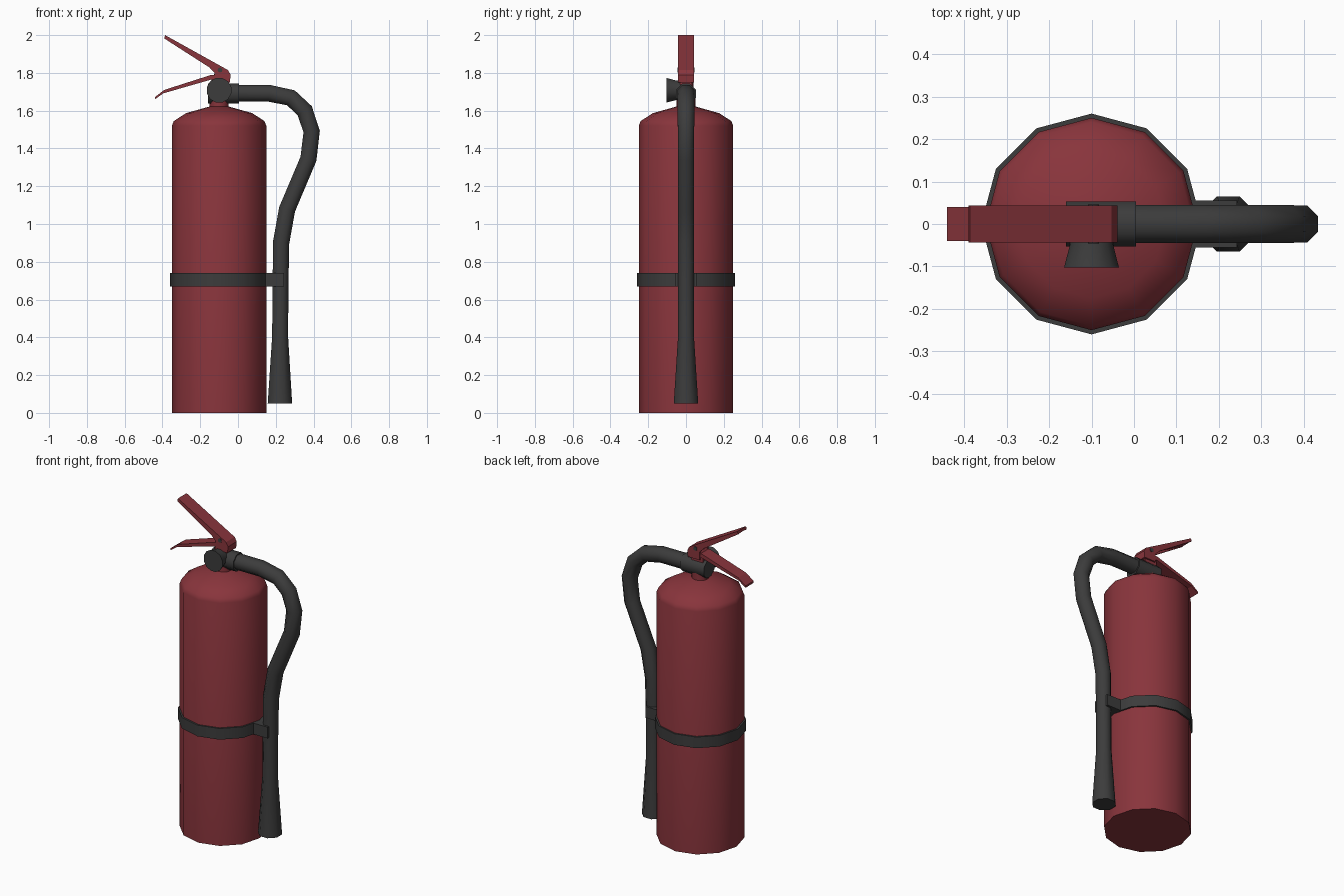
import bpy, math
from mathutils import Vector

if "Cube" in bpy.data.objects:
    bpy.data.objects.remove(bpy.data.objects["Cube"])


def material(name, rgb):
    m = bpy.data.materials.new(name)
    m.diffuse_color = (*rgb, 1)
    m.use_nodes = True
    m.node_tree.nodes["Principled BSDF"].inputs["Base Color"].default_value = m.diffuse_color
    return m


RED = material("red paint", (0.25, 0.035, 0.045))
DARK = material("dark rubber", (0.045, 0.045, 0.045))


def make(name, verts, faces, mat, smooth=None):
    me = bpy.data.meshes.new(name)
    me.from_pydata([tuple(v) for v in verts], [], faces)
    me.materials.append(mat)
    ob = bpy.data.objects.new(name, me)
    bpy.context.collection.objects.link(ob)
    if smooth:
        bpy.ops.object.select_all(action='DESELECT')
        ob.select_set(True)
        bpy.context.view_layer.objects.active = ob
        bpy.ops.object.shade_smooth_by_angle(angle=math.radians(smooth))
    return ob


def sweep(name, path, radii, sides, mat, side_axis, phase=0.0, caps=True):
    """Rings of varying radius along a path."""
    path = [Vector(p) for p in path]
    u = Vector(side_axis)
    verts, faces = [], []
    n = len(path)
    for i, p in enumerate(path):
        a = (p - path[i - 1]).normalized() if i else Vector()
        b = (path[i + 1] - p).normalized() if i < n - 1 else Vector()
        v = (a + b).normalized().cross(u)
        for j in range(sides):
            t = 2 * math.pi * (j + phase) / sides
            verts.append(p + radii[i] * (u * math.cos(t) + v * math.sin(t)))
    for i in range(n - 1):
        for j in range(sides):
            k = (j + 1) % sides
            faces.append((i * sides + j, i * sides + k,
                          (i + 1) * sides + k, (i + 1) * sides + j))
    if caps:
        faces.append(tuple(reversed(range(sides))))
        faces.append(tuple(range((n - 1) * sides, n * sides)))
    return make(name, verts, faces, mat, 46)


def prism(name, pts, y0, y1, mat):
    """Outline in x-z (counter-clockwise seen from the front) extruded along y."""
    n = len(pts)
    verts = [(x, y0, z) for x, z in pts] + [(x, y1, z) for x, z in pts]
    faces = [tuple(range(n)), tuple(reversed(range(n, 2 * n)))]
    faces += [(i, i + n, (i + 1) % n + n, (i + 1) % n) for i in range(n)]
    return make(name, verts, faces, mat)


CX = -0.1


def lathe(name, profile, sides, mat, caps=True):
    return sweep(name, [(CX, 0, z) for r, z in profile],
                 [r for r, z in profile], sides, mat, (1, 0, 0), 0, caps)


# Tank, neck and strap
lathe("tank", [(0.25, 0), (0.25, 1.52), (0.24, 1.545), (0.175, 1.587),
               (0.05, 1.622)], 12, RED)
lathe("neck", [(0.05, 1.61), (0.05, 1.68)], 12, RED)
lathe("strap", [(0.245, 0.67), (0.26, 0.6701), (0.26, 0.7399), (0.245, 0.74)],
      12, DARK, caps=False)
prism("hose_clip", [(0.145, 0.67), (0.243, 0.67), (0.243, 0.74), (0.145, 0.74)],
      -0.055, 0.055, DARK)

# Valve body and gauge
sweep("valve", [(-0.16, 0, 1.69), (0.005, 0, 1.69)], [0.057] * 2, 8, DARK,
      (0, 1, 0), 0.5)
sweep("gauge", [(CX, 0, 1.708), (CX, -0.05, 1.708), (CX, -0.103, 1.708)],
      [0.05, 0.053, 0.067], 12, DARK, (1, 0, 0), 0.5)

# Hose with flared nozzle
path = [(-0.01, 1.692), (0.165, 1.692), (0.28, 1.668), (0.353, 1.60),
        (0.39, 1.49), (0.373, 1.345), (0.26, 1.078), (0.228, 0.9),
        (0.225, 0.66), (0.223, 0.4), (0.222, 0.05)]
sweep("hose", [(x, 0, z) for x, z in path],
      [0.048] * 4 + [0.047] * 4 + [0.045, 0.046, 0.07], 8, DARK, (0, 1, 0), 0.5)

# Upper lever: folded channel with two tapering cheeks
prism("upper_lever_plate", [(-0.39, 1.984), (-0.062, 1.803), (-0.054, 1.785),
                            (-0.058, 1.75), (-0.043, 1.75), (-0.039, 1.79),
                            (-0.053, 1.815), (-0.386, 2.0)],
      -0.043, 0.043, RED)
for side, y in (("front", -0.043), ("back", 0.033)):
    prism("upper_lever_cheek_" + side,
          [(-0.39, 1.982), (-0.15, 1.828), (-0.125, 1.80), (-0.125, 1.75),
           (-0.045, 1.75), (-0.041, 1.79), (-0.054, 1.813), (-0.386, 1.998)],
          y, y + 0.01, RED)

# Lower lever with bent tip, and its mount on the valve
prism("lower_lever", [(-0.44, 1.66), (-0.395, 1.692), (-0.14, 1.765),
                      (-0.07, 1.765), (-0.07, 1.79), (-0.14, 1.79),
                      (-0.39, 1.71), (-0.44, 1.672)], -0.04, 0.04, RED)
prism("lever_mount", [(-0.14, 1.70), (-0.06, 1.70), (-0.06, 1.80), (-0.12, 1.80),
                      (-0.14, 1.775)], -0.032, 0.032, RED)

# Pivot pin
sweep("pivot_pin", [(-0.095, 0.046, 1.815), (-0.095, -0.046, 1.815)],
      [0.013] * 2, 8, DARK, (1, 0, 0))
